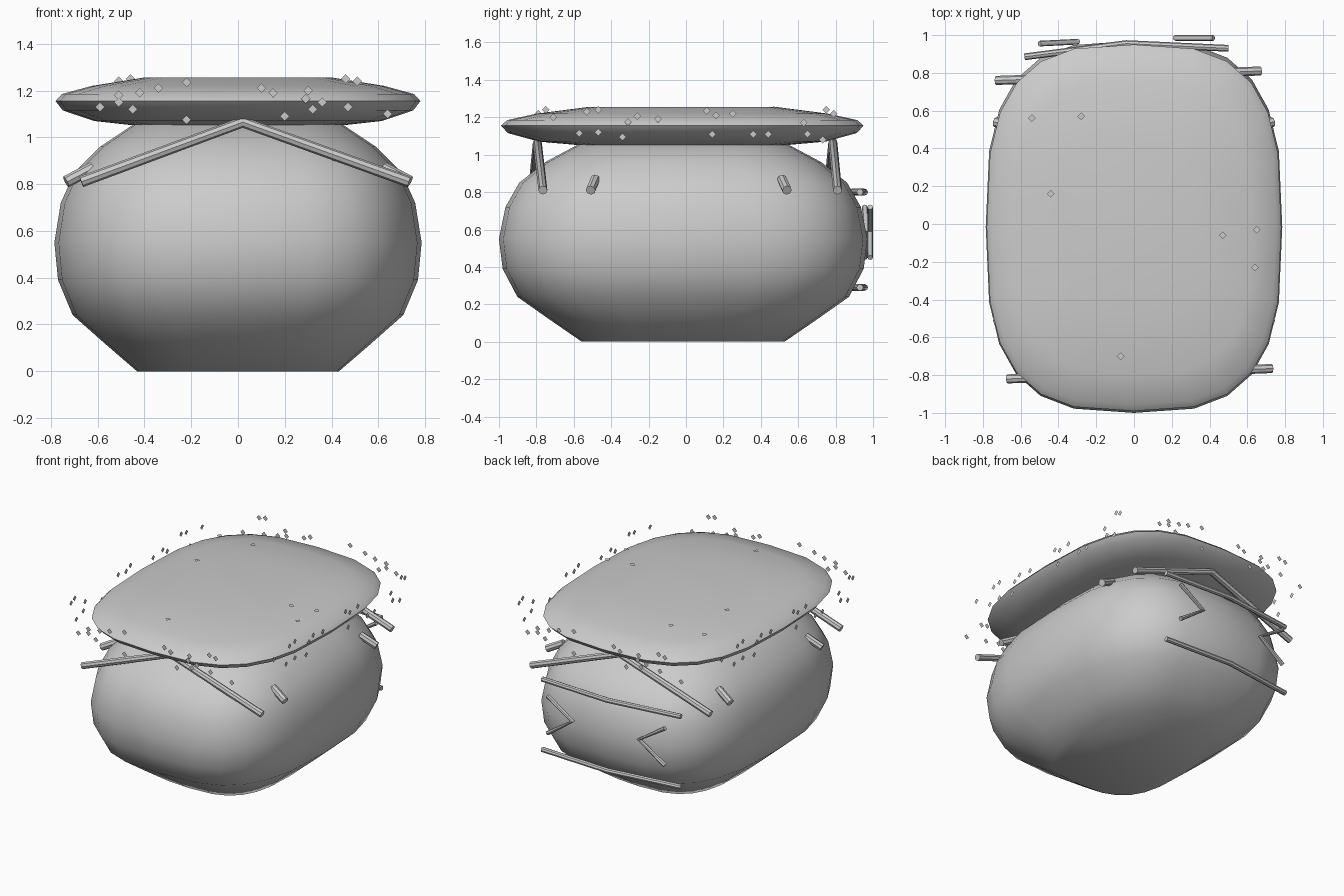
import bpy, bmesh, math
from mathutils import Vector

if "Cube" in bpy.data.objects:
    bpy.data.objects.remove(bpy.data.objects["Cube"])


def finish(name, bm, smooth=None):
    mesh = bpy.data.meshes.new(name)
    bm.to_mesh(mesh)
    bm.free()
    obj = bpy.data.objects.new(name, mesh)
    bpy.context.collection.objects.link(obj)
    if smooth:
        bpy.ops.object.select_all(action='DESELECT')
        obj.select_set(True)
        bpy.context.view_layer.objects.active = obj
        bpy.ops.object.shade_smooth_by_angle(angle=math.radians(smooth))
    return obj


def rounded_loft(name, profile, half_x, half_y, centre_y, power=3.0, sides=24):
    """Stack rounded-rectangle rings given as (scale, z)."""
    bm = bmesh.new()
    rings = []
    for s, z in profile:
        ring = []
        for i in range(sides):
            a = 2 * math.pi * i / sides
            c, d = math.cos(a), math.sin(a)
            x = math.copysign(abs(c) ** (2 / power), c) * half_x * s
            y = math.copysign(abs(d) ** (2 / power), d) * half_y * s
            ring.append(bm.verts.new((x, y + centre_y, z)))
        rings.append(ring)
    for lo, hi in zip(rings, rings[1:]):
        for i in range(sides):
            j = (i + 1) % sides
            bm.faces.new((lo[i], lo[j], hi[j], hi[i]))
    bm.faces.new(rings[0][::-1])
    bm.faces.new(rings[-1])
    return finish(name, bm, 60)


def rod(name, points, radius):
    """Round rod following a short path."""
    curve = bpy.data.curves.new(name, 'CURVE')
    curve.dimensions = '3D'
    curve.bevel_depth = radius
    curve.bevel_resolution = 2
    curve.use_fill_caps = True
    spline = curve.splines.new('POLY')
    spline.points.add(len(points) - 1)
    for p, co in zip(spline.points, points):
        p.co = (*co, 1)
    obj = bpy.data.objects.new(name, curve)
    bpy.context.collection.objects.link(obj)
    bpy.ops.object.select_all(action='DESELECT')
    obj.select_set(True)
    bpy.context.view_layer.objects.active = obj
    bpy.ops.object.convert(target='MESH')
    bpy.ops.object.shade_smooth_by_angle(angle=math.radians(40))


# Main body and cushion-like lid
rounded_loft("body", [(.55, 0), (.72, .115), (.90, .24), (.98, .39), (1, .55), (.965, .72),
                      (.89, .85), (.75, .96), (.56, 1.06)], .785, .985, -.015)
rounded_loft("lid", [(.56, 1.05), (.79, 1.07), (.96, 1.115), (1, 1.155), (.965, 1.185),
                     (.80, 1.22), (.52, 1.255)], .78, .97, -.02)

# Gable rods at front and back, slightly twisted about the vertical
rod("front_gable", [(-.67, -.82, .81), (.02, -.795, 1.065), (.73, -.765, .81)], .024)
rod("back_gable", [(-.73, .76, .81), (-.02, .785, 1.065), (.67, .81, .81)], .024)

# Small pegs poking out of the sides
for sx, side in ((1, "right"), (-1, "left")):
    for y in (-.51, .54):
        rod(f"{side}_peg", [(sx * .62, y * .95, .87), (sx * .735, y, .81)], .026)

# Bent horizontal bars and angled brackets on the back
for z, label in ((.80, "upper"), (.29, "lower")):
    rod(f"{label}_back_bar", [(-.58, .885, z), (-.04, .955, z), (.50, .93, z)], .018)
rod("right_bracket", [(.42, .985, .72), (.22, .985, .59), (.42, .985, .45)], .015)
rod("left_bracket", [(-.50, .955, .72), (-.30, .965, .59), (-.50, .955, .45)], .015)

# Thin diamond flakes around the lid
front = [(-.59, 1.13), (-.51, 1.18), (-.51, 1.15), (-.45, 1.12), (-.42, 1.19), (-.34, 1.21),
         (-.22, 1.235), (-.22, 1.075), (.10, 1.21), (.15, 1.19), (.20, 1.09), (.29, 1.165),
         (.30, 1.20), (.32, 1.12), (.36, 1.15), (.47, 1.13), (.64, 1.10), (.46, 1.25), (.51, 1.24)]
side = [(-.71, 1.20), (-.53, 1.23), (-.47, 1.24), (-.57, 1.115), (-.47, 1.12), (-.34, 1.095),
        (-.31, 1.175), (-.26, 1.205), (-.15, 1.19), (.11, 1.235), (.16, 1.21), (.14, 1.11),
        (.25, 1.22), (.36, 1.11), (.44, 1.11), (.63, 1.17), (.65, 1.11), (.75, 1.24),
        (.79, 1.22), (.73, 1.08)]
top = [(-.54, .56), (-.28, .57), (-.44, .16), (.47, -.06), (.65, -.03), (.64, -.23), (-.07, -.70)]
X, Y, Z = Vector((1, 0, 0)), Vector((0, 1, 0)), Vector((0, 0, 1))
bm = bmesh.new()


def flake(centre, u, v, r=.02):
    c = Vector(centre)
    bm.faces.new([bm.verts.new(c + d * r) for d in (u, v, -u, -v)])


for x, z in front:
    flake((x, -.985, z), X, Z)
    flake((-x, .97, z), -X, Z)
for y, z in side:
    flake((.785, y, z), Y, Z)
    flake((-.785, -y, z), -Y, Z)
for x, y in top:
    flake((x, y, 1.26), X, Y)
finish("flakes", bm)
